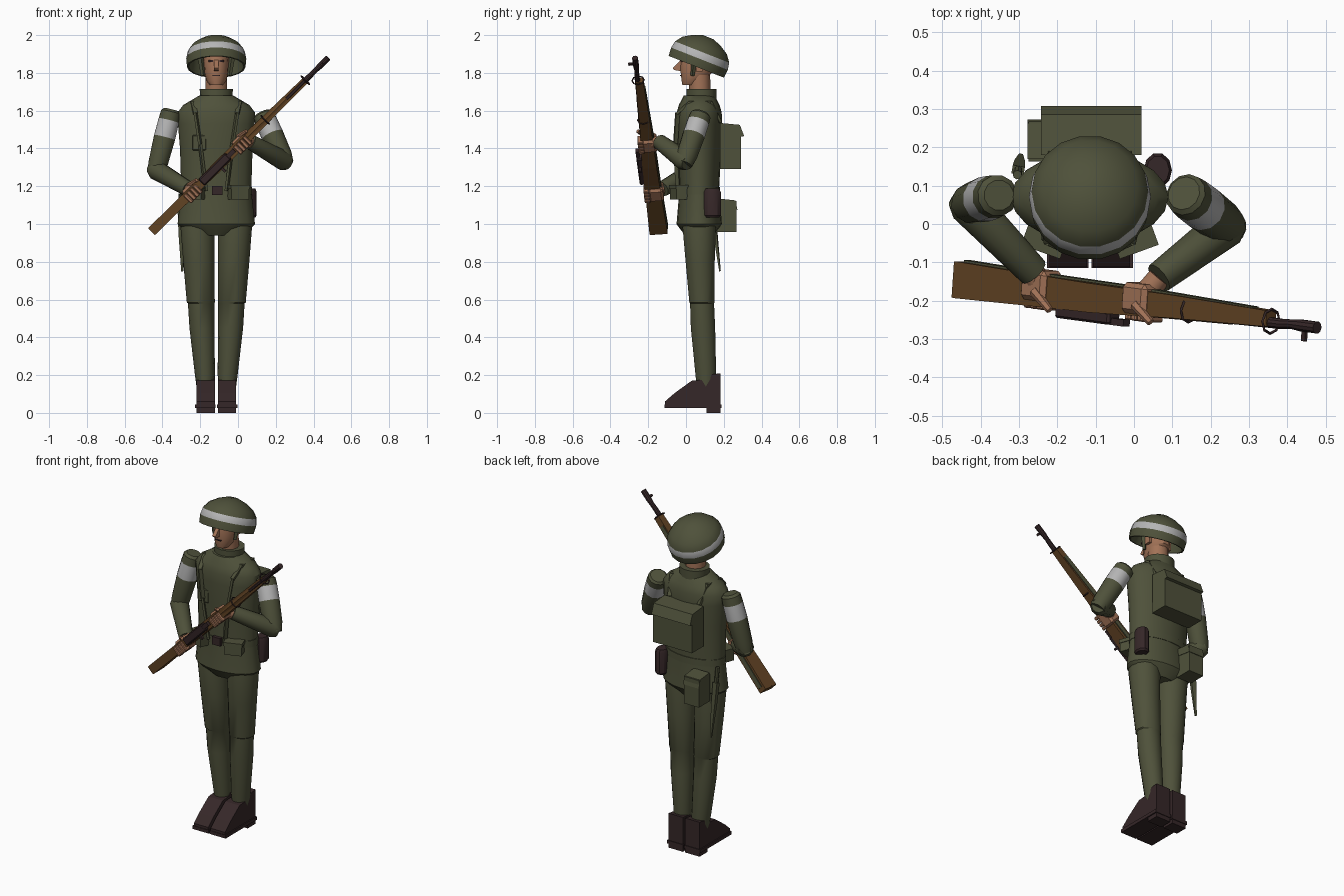
import bpy, bmesh, math
from mathutils import Matrix, Vector

CX = -0.115  # body centre line


def material(name, rgb):
    m = bpy.data.materials.new(name)
    m.diffuse_color = (*rgb, 1)
    return m


GREEN = material("olive green", (0.078, 0.083, 0.043))
WHITE = material("pale grey band", (0.46, 0.46, 0.46))
SKIN = material("skin", (0.36, 0.17, 0.095))
WOOD = material("wood", (0.125, 0.058, 0.018))
DARK = material("dark leather and metal", (0.036, 0.020, 0.021))


def finish(name, bm, mats, M=None, smooth=True):
    bmesh.ops.recalc_face_normals(bm, faces=bm.faces)
    if M is not None:
        bm.transform(M)
    me = bpy.data.meshes.new(name)
    bm.to_mesh(me)
    bm.free()
    for m in mats:
        me.materials.append(m)
    if smooth:
        me.shade_smooth()
        me.set_sharp_from_angle(angle=math.radians(32))
    ob = bpy.data.objects.new(name, me)
    bpy.context.collection.objects.link(ob)
    return ob


def loft(name, rings, mat, sides=16, M=None, band=None, square=False):
    """Skin rings (cx, cy, z, rx, ry); band = (first, last) ring index of a white strip."""
    if square:
        sides = 4
    phase, k = (math.pi / 4, math.sqrt(2)) if square else (0, 1)
    bm = bmesh.new()
    loops = []
    for cx, cy, z, rx, ry in rings:
        loops.append([bm.verts.new((cx + k * rx * math.cos(phase + i * math.tau / sides),
                                    cy + k * ry * math.sin(phase + i * math.tau / sides), z))
                      for i in range(sides)])
    for r in range(len(loops) - 1):
        for i in range(sides):
            j = (i + 1) % sides
            f = bm.faces.new((loops[r][i], loops[r][j], loops[r + 1][j], loops[r + 1][i]))
            if band and band[0] <= r < band[1]:
                f.material_index = 1
    bm.faces.new(loops[0])
    bm.faces.new(loops[-1])
    return finish(name, bm, [mat, WHITE], M, not square)


def limb(name, a, b, radii, mat, sides=12, band=None, square=False, flat=1.0):
    """Tube from a to b; radii = list of (fraction, radius)."""
    a, b = Vector(a), Vector(b)
    d = b - a
    M = Matrix.Translation(a) @ d.to_track_quat('Z', 'Y').to_matrix().to_4x4()
    return loft(name, [(0, 0, t * d.length, r, r * flat) for t, r in radii], mat, sides, M, band, square)


def box(name, c, s, mat, M=None, bevel=0.0):
    bm = bmesh.new()
    bmesh.ops.create_cube(bm, size=1, matrix=Matrix.Translation(c) @ Matrix.Diagonal((*s, 1)))
    if bevel:
        bmesh.ops.bevel(bm, geom=bm.edges[:], offset=bevel, segments=1, affect='EDGES')
    return finish(name, bm, [mat], M, False)


def prism(name, pts, x0, x1, mat):
    """Extrude a (y, z) side profile from x0 to x1."""
    bm = bmesh.new()
    f = bm.faces.new([bm.verts.new((x0, y, z)) for y, z in pts])
    ext = bmesh.ops.extrude_face_region(bm, geom=[f])['geom']
    bmesh.ops.translate(bm, vec=(x1 - x0, 0, 0), verts=[v for v in ext if isinstance(v, bmesh.types.BMVert)])
    return finish(name, bm, [mat], None, False)


# Jacket and collar
loft("jacket", [(CX, 0.07, z, rx, ry) for z, rx, ry in (
    (0.94, 0.10, 0.075), (0.985, 0.19, 0.11), (1.0, 0.205, 0.12), (1.17, 0.186, 0.106), (1.2, 0.186, 0.106),
    (1.4, 0.192, 0.117), (1.53, 0.203, 0.121), (1.59, 0.205, 0.119), (1.63, 0.175, 0.108), (1.68, 0.09, 0.082))],
    GREEN, 20)
loft("collar", [(CX, 0.082, 1.66, 0.085, 0.08), (CX, 0.082, 1.715, 0.088, 0.08), (CX, 0.082, 1.715, 0.066, 0.06)], GREEN)

# Trousers and boots, one per side
for s, side in ((-1, "right"), (1, "left")):
    loft(side + "_trouser_leg", [(CX + s * o, cy, z, rx, ry) for o, cy, z, rx, ry in (
        (0.06, 0.105, 0.14, 0.045, 0.05), (0.060, 0.105, 0.2, 0.053, 0.056), (0.076, 0.09, 0.45, 0.066, 0.066),
        (0.080, 0.085, 0.58, 0.070, 0.065), (0.082, 0.084, 0.585, 0.074, 0.068), (0.092, 0.075, 0.8, 0.083, 0.079),
        (0.099, 0.07, 0.98, 0.090, 0.09), (0.099, 0.07, 1.02, 0.085, 0.085))], GREEN, 14)
    x0, x1 = CX + s * 0.008, CX + s * 0.105
    prism(side + "_boot", [(-0.112, 0.04), (-0.112, 0.06), (-0.06, 0.105), (0.03, 0.17), (0.09, 0.175),
                           (0.11, 0.2), (0.183, 0.21), (0.183, 0.04)], x0, x1, DARK)
    prism(side + "_boot_sole", [(-0.115, 0.025), (-0.115, 0.045), (0.187, 0.045), (0.187, 0.025)],
          CX + s * 0.004, CX + s * 0.112, DARK)
    prism(side + "_boot_heel", [(0.108, 0.0), (0.108, 0.03), (0.183, 0.03), (0.183, 0.0)], x0, x1, DARK)

# Neck, head and face
loft("neck", [(CX, 0.075, 1.66, 0.058, 0.055), (CX, 0.07, 1.79, 0.058, 0.058)], SKIN, 12)
loft("head", [(CX, 0.02, 1.735, 0.034, 0.04), (CX, 0.035, 1.76, 0.053, 0.06), (CX, 0.055, 1.80, 0.064, 0.085),
              (CX, 0.06, 1.87, 0.068, 0.09), (CX, 0.065, 1.93, 0.055, 0.075)], SKIN, 14)
prism("nose", [(-0.02, 1.875), (-0.07, 1.825), (-0.062, 1.815), (-0.02, 1.808)], CX - 0.011, CX + 0.011, SKIN)
box("mouth", (CX, -0.028, 1.787), (0.04, 0.008, 0.006), DARK)
for s, side in ((-1, "right"), (1, "left")):
    box(side + "_eye", (CX + s * 0.03, -0.024, 1.862), (0.024, 0.009, 0.01), DARK)
    box(side + "_ear", (CX + s * 0.07, 0.07, 1.835), (0.016, 0.035, 0.055), SKIN)
    limb(side + "_chin_strap", (CX + s * 0.085, 0.045, 1.89), (CX + s * 0.07, 0.035, 1.785),
         [(0, 0.011), (1, 0.008)], GREEN, square=True)

# Helmet, hollow below and tipped back, with a pale band
tilt = Matrix.Translation((CX, 0.06, 1.83)) @ Matrix.Rotation(math.radians(-21.5), 4, 'X')
loft("helmet", [(0, -0.006, z, r, r * 1.03) for z, r in (
    (0.169, 0.03), (0.151, 0.078), (0.121, 0.125), (0.084, 0.152), (0.046, 0.159), (0.0, 0.155),
    (0.0, 0.146), (0.08, 0.135), (0.12, 0.09))], GREEN, 18, tilt, band=(3, 4))

# Arms with pale bands
elbow_r, wrist_r = (-0.432, 0.052, 1.285), (-0.262, -0.125, 1.185)
elbow_l, wrist_l = (0.243, -0.005, 1.335), (0.065, -0.140, 1.435)
limb("right_upper_arm", (-0.352, 0.075, 1.605), elbow_r,
     [(0, 0.04), (0.04, 0.054), (0.18, 0.057), (0.46, 0.059), (0.9, 0.053), (1.06, 0.044)], GREEN, band=(2, 3))
limb("right_forearm", elbow_r, wrist_r, [(-0.12, 0.04), (0, 0.053), (1, 0.041)], GREEN)
limb("left_upper_arm", (0.13, 0.08, 1.585), elbow_l,
     [(0, 0.045), (0.04, 0.056), (0.18, 0.059), (0.46, 0.060), (0.9, 0.056), (1.08, 0.045)], GREEN, band=(2, 3))
limb("left_forearm", elbow_l, wrist_l, [(-0.12, 0.04), (0, 0.054), (1, 0.041)], GREEN)
limb("right_wrist", wrist_r, (-0.245, -0.165, 1.175), [(0, 0.03), (1, 0.03)], SKIN)
limb("left_wrist", wrist_l, (0.02, -0.195, 1.43), [(0, 0.03), (1, 0.032)], SKIN)

# Rifle frame: x across, y towards the sights, z along the barrel
L = Vector((0.93, -0.125, 0.915)).normalized()
U = (Vector((0, -1, 0)) + L * L.y).normalized()
W = U.cross(L)
R = Matrix.Translation((-0.452, -0.145, 0.965)) @ Matrix((W, U, L)).transposed().to_4x4()

loft("rifle_stock", [(0, u, a, w, h) for a, u, w, h in (
    (0, 0, 0.026, 0.048), (0.37, 0, 0.025, 0.040), (0.50, 0, 0.028, 0.038), (0.66, -0.003, 0.027, 0.034),
    (0.80, -0.006, 0.023, 0.030), (1.14, -0.007, 0.018, 0.021))], WOOD, M=R, square=True)
loft("rifle_handguard", [(0, 0.016, 0.66, 0.021, 0.016), (0, 0.008, 1.0, 0.017, 0.014)], WOOD, 8, R)
loft("rifle_barrel", [(0, 0.006, 0.95, 0.016, 0.016), (0, 0.003, 1.18, 0.014, 0.014), (0, 0, 1.22, 0.013, 0.013),
                      (0, 0, 1.25, 0.016, 0.016), (0, 0, 1.31, 0.016, 0.016)], DARK, 10, R)
box("rifle_receiver", (0, 0.047, 0.47), (0.046, 0.034, 0.2), DARK, R, 0.006)
box("rifle_rear_sight", (0, 0.055, 0.59), (0.024, 0.018, 0.05), DARK, R)
box("rifle_bolt_handle", (-0.034, 0.05, 0.5), (0.03, 0.012, 0.014), DARK, R)
box("rifle_front_sight", (0, 0.025, 1.265), (0.009, 0.03, 0.014), DARK, R)
box("rifle_butt_plate", (0, 0, -0.001), (0.05, 0.094, 0.006), WOOD, R)
loft("rifle_sling", [(0, -0.05, 0.02, 0.013, 0.003), (0, -0.043, 0.37, 0.013, 0.003), (0, -0.041, 0.66, 0.013, 0.003),
                     (0, -0.03, 1.08, 0.012, 0.003)], GREEN, M=R, square=True)
# Barrel bands and sling loops
for a, rad in ((0.84, 0.031), (1.14, 0.032)):
    bm = bmesh.new()
    n, m = 8, 4
    grid = [[bm.verts.new(((rad + 0.004 * math.cos(q * math.tau / m)) * math.cos(p * math.tau / n),
                           (rad + 0.004 * math.cos(q * math.tau / m)) * math.sin(p * math.tau / n),
                           a + 0.004 * math.sin(q * math.tau / m))) for q in range(m)] for p in range(n)]
    for p in range(n):
        for q in range(m):
            bm.faces.new((grid[p][q], grid[(p + 1) % n][q], grid[(p + 1) % n][(q + 1) % m], grid[p][(q + 1) % m]))
    finish("rifle_barrel_band", bm, [DARK], R)

# Hands wrapped round the rifle, with fingers
for side, a, half in (("right", 0.295, 0.046), ("left", 0.665, 0.042)):
    box(side + "_palm", (0, -0.014, a), (0.078, 0.08, 0.09), SKIN, R, 0.012)
    for i in range(4):
        box(side + "_finger", (-0.012, half - 0.012, a - 0.035 + i * 0.023), (0.058, 0.03, 0.02), SKIN, R, 0.004)
    limb(side + "_thumb", R @ Vector((0.036, 0.0, a + 0.01)), R @ Vector((0.028, half, a + 0.065)),
         [(0, 0.014), (1, 0.010)], SKIN, 6)

# Belt, buckle and front pouches
loft("belt", [(CX, 0.07, z, 0.190, 0.110) for z in (1.155, 1.195)], GREEN, 20)
box("belt_buckle", (-0.11, -0.044, 1.178), (0.055, 0.022, 0.048), DARK)
for x, s in ((0.0, 1), (-0.23, -1)):
    P = Matrix.Translation((x, -0.035, 1.165)) @ Matrix.Rotation(s * 0.35, 4, 'Z')
    box("belt_pouch", (0, 0, 0), (0.10, 0.07, 0.07), GREEN, P)
    box("belt_pouch_flap", (0, -0.002, 0.03), (0.108, 0.076, 0.022), GREEN, P)

# Suspender straps over chest and shoulders
for s, side in ((-1, "right"), (1, "left")):
    pts = [(CX + s * 0.055, -0.042, 1.18), (CX + s * 0.085, -0.056, 1.42), (CX + s * 0.11, -0.045, 1.585),
           (CX + s * 0.125, 0.02, 1.645), (CX + s * 0.12, 0.13, 1.645), (CX + s * 0.10, 0.18, 1.54)]
    for p, q in zip(pts, pts[1:]):
        limb(side + "_strap", p, q, [(-0.02, 0.011), (1.02, 0.011)], GREEN, square=True, flat=0.6)
box("chest_pocket", (-0.205, -0.034, 1.43), (0.075, 0.02, 0.08), GREEN, None, 0.004)

# Back pack with overhanging lid
box("pack", (-0.112, 0.235, 1.39), (0.262, 0.11, 0.2), GREEN)
prism("pack_lid", [(0.18, 1.45), (0.18, 1.535), (0.285, 1.525), (0.308, 1.465), (0.29, 1.462)], -0.243, 0.019, GREEN)

# Hip bag, flask and scabbard
box("hip_bag", (-0.225, 0.215, 1.04), (0.10, 0.105, 0.165), GREEN)
prism("hip_bag_flap", [(0.17, 1.09), (0.17, 1.135), (0.262, 1.125), (0.272, 1.075)], -0.278, -0.172, GREEN)
loft("flask", [(0.062, 0.14, z, r, r * 1.25) for z, r in (
    (1.035, 0.03), (1.045, 0.037), (1.17, 0.037), (1.187, 0.03))], DARK, 10)
limb("scabbard", (-0.302, 0.14, 1.07), (-0.295, 0.18, 0.75), [(0, 0.016), (0.4, 0.014), (1, 0.005)],
     GREEN, square=True, flat=0.7)
limb("bayonet_grip", (-0.304, 0.128, 1.16), (-0.302, 0.14, 1.07), [(0, 0.012), (1, 0.011)], GREEN, 8)
